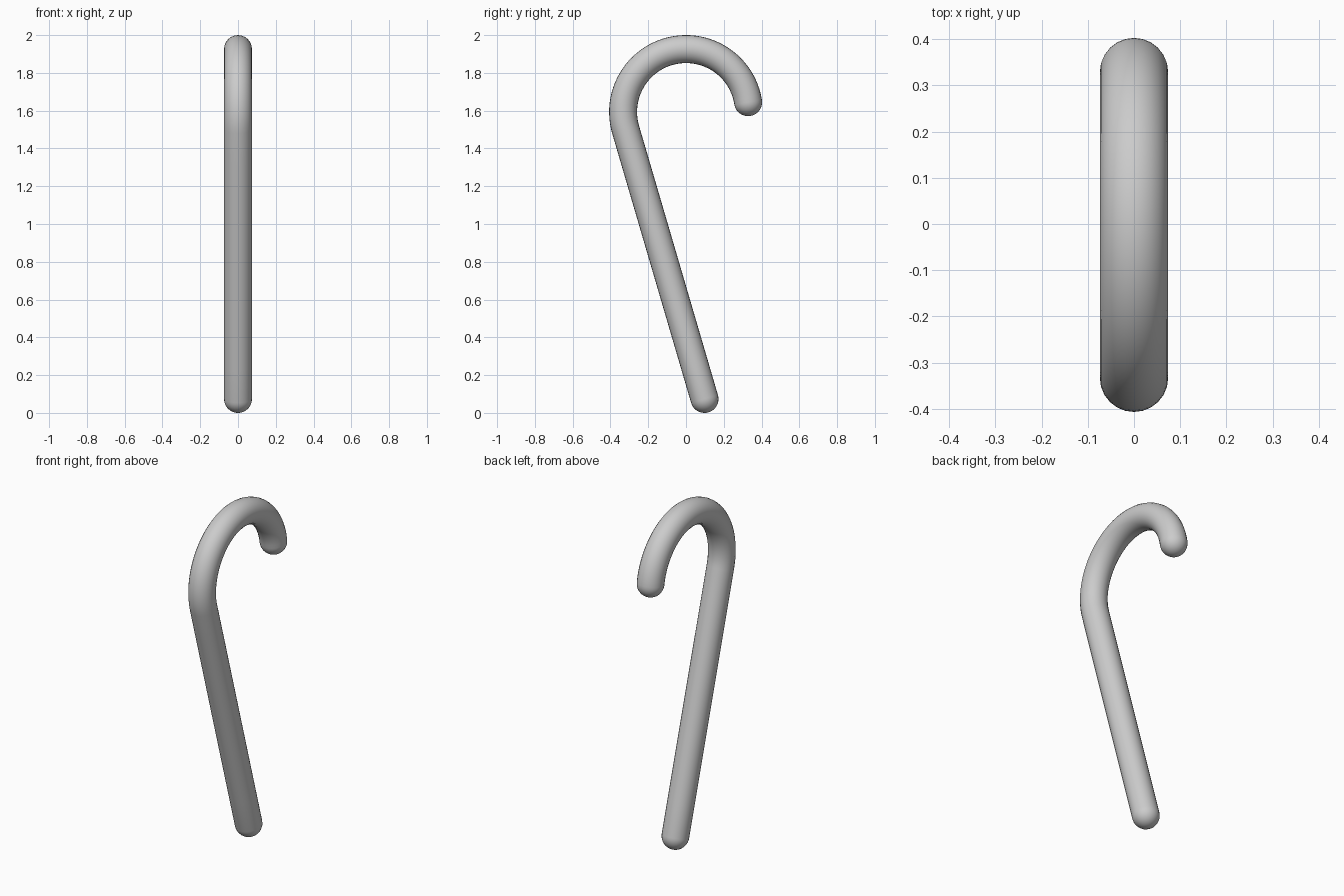
import bpy
import bmesh
from math import sin, cos, pi, radians
from mathutils import Vector

if "Cube" in bpy.data.objects:
    bpy.data.objects.remove(bpy.data.objects["Cube"])

R, TUBE = 0.333, 0.074          # hook radius, stick radius
CENTRE = Vector((0, 0, 1.593))  # hook centre
FOOT = Vector((0, 0.098, TUBE))
A0, A1 = radians(196.33), radians(9)


def on_arc(a):
    return CENTRE + Vector((0, R * cos(a), R * sin(a)))


# Centre line: straight stick, then the hook arc
start = on_arc(A0)
path = [FOOT.lerp(start, i / 8) for i in range(8)]
path += [on_arc(A0 + (A1 - A0) * i / 48) for i in range(49)]


# Rounded ends: extend the path while the radius shrinks to nothing
def cap(end, direction, steps=10):
    angles = [pi / 2 * i / steps for i in range(1, steps + 1)]
    return [(end + direction * TUBE * sin(a), max(cos(a), 0.002)) for a in angles]


down = (FOOT - start).normalized()
tip_dir = Vector((0, sin(A1), -cos(A1)))
points = cap(FOOT, down)[::-1] + [(p, 1.0) for p in path] + cap(path[-1], tip_dir)

# Swept cane
curve = bpy.data.curves.new("cane", "CURVE")
curve.dimensions = "3D"
curve.bevel_depth = TUBE
curve.bevel_resolution = 10
curve.use_fill_caps = True
spline = curve.splines.new("POLY")
spline.points.add(len(points) - 1)
for sp, (co, rad) in zip(spline.points, points):
    sp.co = (*co, 1)
    sp.radius = rad
cane = bpy.data.objects.new("cane", curve)
bpy.context.collection.objects.link(cane)
bpy.context.view_layer.objects.active = cane
cane.select_set(True)
bpy.ops.object.convert(target="MESH")
cane = bpy.context.object
cane.name = "cane"

# Close the pole points and shade smooth
bm = bmesh.new()
bm.from_mesh(cane.data)
bmesh.ops.remove_doubles(bm, verts=bm.verts, dist=0.0005)
bmesh.ops.recalc_face_normals(bm, faces=bm.faces)
bm.to_mesh(cane.data)
bm.free()
bpy.ops.object.shade_smooth()
